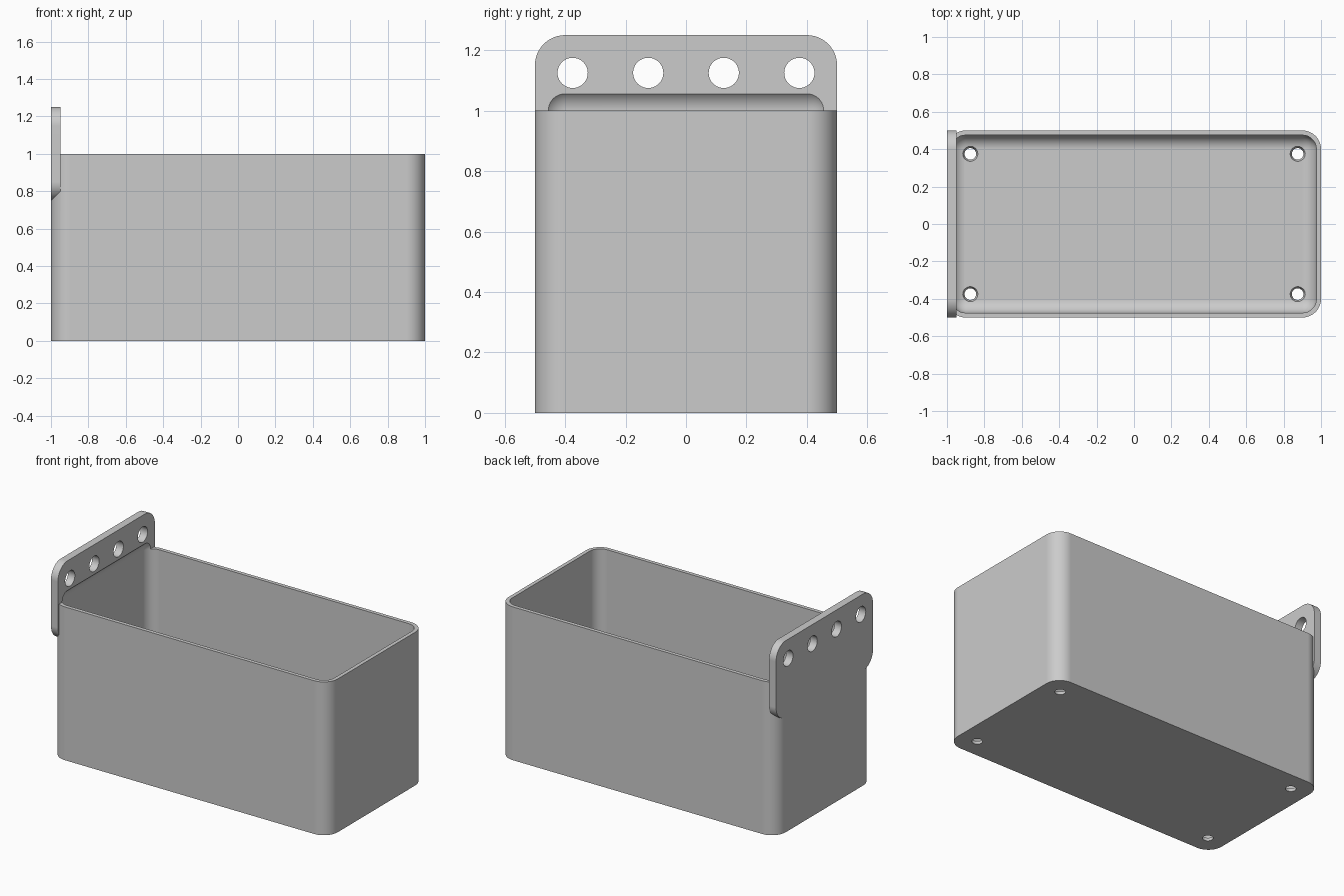
import bpy, bmesh, math
from mathutils import Matrix, Vector

default = bpy.data.objects.get("Cube")
if default:
    bpy.data.objects.remove(default, do_unlink=True)

WALL = 0.025
CORNER = 0.1

grey = bpy.data.materials.new("plain grey")
grey.use_nodes = True
grey.diffuse_color = (0.6, 0.6, 0.6, 1)
for node in grey.node_tree.nodes:
    if node.type == 'BSDF_PRINCIPLED':
        node.inputs["Base Color"].default_value = grey.diffuse_color


def finish(bm, name):
    bmesh.ops.recalc_face_normals(bm, faces=bm.faces)
    mesh = bpy.data.meshes.new(name)
    bm.to_mesh(mesh)
    bm.free()
    mesh.materials.append(grey)
    obj = bpy.data.objects.new(name, mesh)
    bpy.context.collection.objects.link(obj)
    return obj


def rounded_block(name, low, high, radius, axes):
    """Block whose edges parallel to the given axes are rounded."""
    low, high = Vector(low), Vector(high)
    bm = bmesh.new()
    place = Matrix.Translation((low + high) / 2) @ Matrix.Diagonal((*(high - low), 1))
    bmesh.ops.create_cube(bm, size=1, matrix=place)
    edges = [e for e in bm.edges
             if any(abs((e.verts[0].co - e.verts[1].co).normalized()[a]) > 0.9 for a in axes)]
    bmesh.ops.bevel(bm, geom=edges, offset=radius, offset_type='OFFSET',
                    segments=12, profile=0.5, affect='EDGES')
    return finish(bm, name)


def round_cutter(name, centre, r_low, r_high, depth, turn=Matrix()):
    bm = bmesh.new()
    bmesh.ops.create_cone(bm, cap_ends=True, segments=40, radius1=r_low, radius2=r_high,
                          depth=depth, matrix=Matrix.Translation(centre) @ turn)
    return finish(bm, name)


def combine(target, other, operation):
    mod = target.modifiers.new("combine", 'BOOLEAN')
    mod.operation = operation
    mod.solver = 'EXACT'
    mod.object = other
    bpy.ops.object.select_all(action='DESELECT')
    target.select_set(True)
    bpy.context.view_layer.objects.active = target
    bpy.ops.object.modifier_apply(modifier=mod.name)
    bpy.data.objects.remove(other, do_unlink=True)


# Outer box with a taller mounting plate at one end
bin_body = rounded_block("bin_with_mounting_plate", (-1, -0.5, 0), (1, 0.5, 1), CORNER, [2])
plate = rounded_block("mounting_plate", (-1, -0.5, 0.75), (-0.95, 0.5, 1.25), CORNER, [0])
combine(bin_body, plate, 'UNION')

# Hollow, rounded on every edge, running slightly up into the plate
hollow = rounded_block("hollow_cutter", (WALL - 1, WALL - 0.5, WALL),
                       (1 - WALL, 0.5 - WALL, 1.075), CORNER - WALL, [0, 1, 2])
combine(bin_body, hollow, 'DIFFERENCE')

# Row of hanging holes through the plate
sideways = Matrix.Rotation(math.pi / 2, 4, 'Y')
for i in range(4):
    hole = round_cutter("hanging_hole", (-0.975, -0.375 + i * 0.25, 1.125),
                        0.05, 0.05, 0.2, sideways)
    combine(bin_body, hole, 'DIFFERENCE')

# Tapered drain holes in the floor
for sx in (-1, 1):
    for sy in (-1, 1):
        drain = round_cutter("drain_hole", (sx * 0.875, sy * 0.375, WALL),
                             0.022, 0.058, 0.1)
        combine(bin_body, drain, 'DIFFERENCE')

# Smooth rounded corners, crisp edges, flat walls
bpy.ops.object.select_all(action='DESELECT')
bin_body.select_set(True)
bpy.context.view_layer.objects.active = bin_body
bpy.ops.object.shade_smooth_by_angle(angle=math.radians(30))
normals = bin_body.modifiers.new("flat_walls", 'WEIGHTED_NORMAL')
normals.keep_sharp = True
